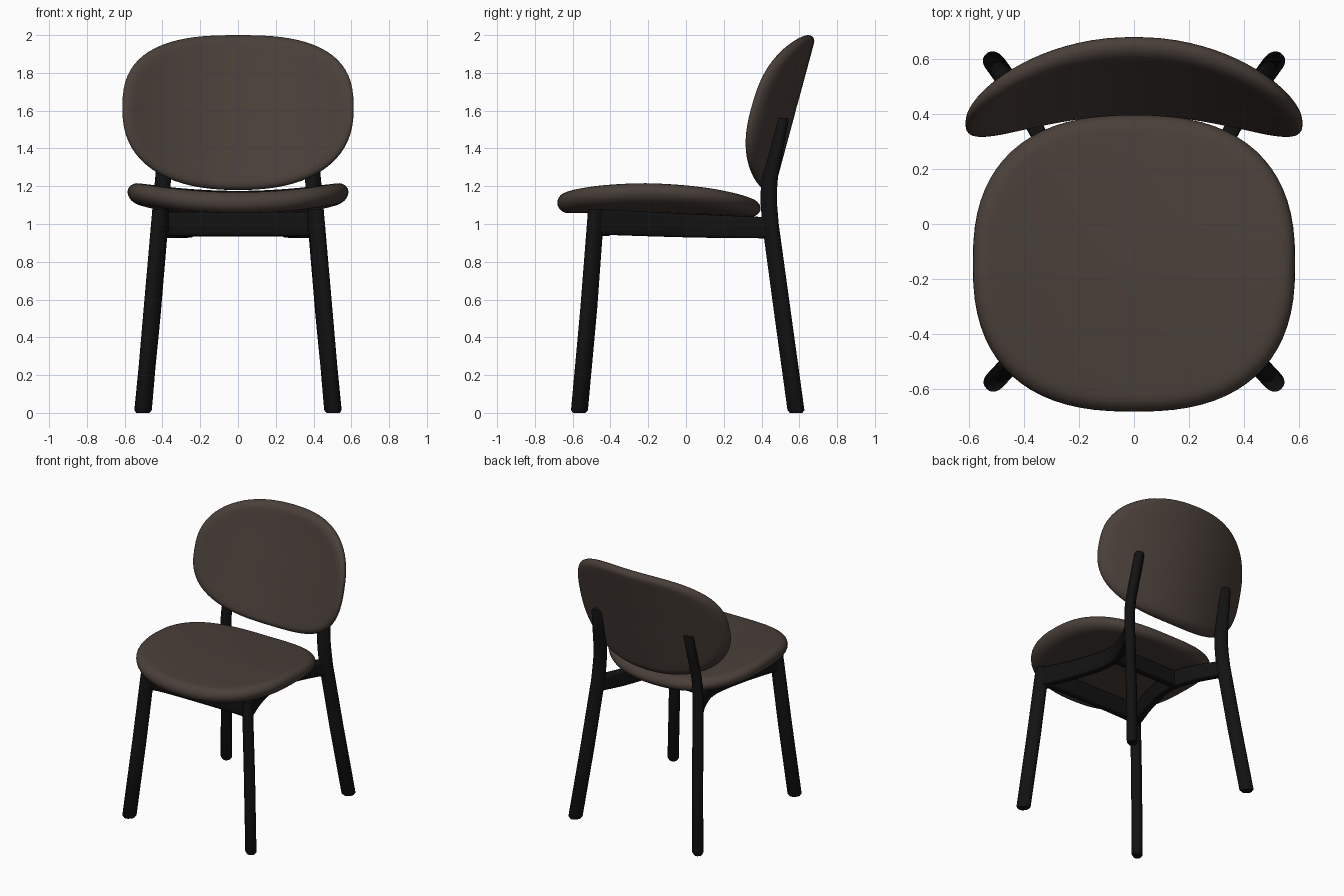
import bpy, bmesh, math
from mathutils import Vector

if "Cube" in bpy.data.objects:
    bpy.data.objects.remove(bpy.data.objects["Cube"])


def material(name, rgb):
    m = bpy.data.materials.new(name)
    m.diffuse_color = (*rgb, 1)
    m.use_nodes = True
    m.node_tree.nodes["Principled BSDF"].inputs["Base Color"].default_value = m.diffuse_color
    return m


LEATHER = material("brown_leather", (0.068, 0.050, 0.041))
WOOD = material("black_wood", (0.006, 0.006, 0.006))


def spow(v, p):
    return math.copysign(abs(v) ** p, v)


def finish(name, bm, mat, mirror=False):
    bmesh.ops.recalc_face_normals(bm, faces=bm.faces)
    me = bpy.data.meshes.new(name)
    bm.to_mesh(me)
    bm.free()
    ob = bpy.data.objects.new(name, me)
    bpy.context.collection.objects.link(ob)
    me.materials.append(mat)
    bpy.ops.object.select_all(action='DESELECT')
    ob.select_set(True)
    bpy.context.view_layer.objects.active = ob
    bpy.ops.object.shade_smooth_by_angle(angle=math.radians(45))
    if mirror:
        ob.modifiers.new("Mirror", 'MIRROR')
    return ob


def bridge(bm, loops):
    for a, b in zip(loops, loops[1:]):
        n = len(a)
        for i in range(n):
            bm.faces.new((a[i], a[(i + 1) % n], b[(i + 1) % n], b[i]))


def pad(name, outline, place, rim, dome, thick):
    """Upholstered pad: rounded rim, gently domed faces, bent by place(u, v, h)."""
    prof = [(s, 1 + dome * (1 - s * s)) for s in (.1, .25, .4, .55, .7, .8)]
    for k in range(13):
        a = math.pi / 2 - math.pi * k / 12
        prof.append((1 - rim + rim * math.cos(a), math.sin(a)))
    prof += [(s, -1) for s in (.8, .7, .55, .4, .25, .1)]
    bm = bmesh.new()
    loops = []
    for s, h in prof:
        loop = []
        for i in range(72):
            u, v = outline(2 * math.pi * i / 72, s)
            loop.append(bm.verts.new(place(u, v, h * thick)))
        loops.append(loop)
    bridge(bm, loops)
    for loop in (loops[0], loops[-1]):
        c = bm.verts.new(sum((v.co for v in loop), Vector()) / len(loop))
        for i in range(len(loop)):
            bm.faces.new((loop[i], loop[(i + 1) % len(loop)], c))
    return finish(name, bm, LEATHER)


def sweep(name, rings, power, mirror=False):
    """Skin rounded sections given as (centre, axis a, axis b)."""
    bm = bmesh.new()
    loops = []
    for c, a, b in rings:
        angs = [2 * math.pi * i / 24 for i in range(24)]
        loops.append([bm.verts.new(c + a * spow(math.cos(t), power)
                                   + b * spow(math.sin(t), power)) for t in angs])
    bridge(bm, loops)
    bm.faces.new(loops[0])
    bm.faces.new(loops[-1])
    return finish(name, bm, WOOD, mirror)


def leg(name, path, ysign):
    d = Vector((1, ysign, 0)).normalized()
    p = Vector((-d.y, d.x, 0))
    rings = [(Vector(c), d * .048 * k, p * .037 * k) for *c, k in path]
    return sweep(name, rings, .85, True)


def smooth_path(pts, steps=6):
    pts = [Vector(p) for p in pts]
    ext = [2 * pts[0] - pts[1]] + pts + [2 * pts[-1] - pts[-2]]
    out = []
    for i in range(1, len(ext) - 2):
        p0, p1, p2, p3 = ext[i - 1:i + 3]
        for k in range(steps):
            t = k / steps
            out.append(.5 * (2 * p1 + (p2 - p0) * t + (2 * p0 - 5 * p1 + 4 * p2 - p3) * t * t
                             + (3 * p1 - p0 - 3 * p2 + p3) * t ** 3))
    return out + [pts[-1]]


def rail(name, pts, half_h, mirror=False):
    path = smooth_path(pts)
    rings = []
    for i, c in enumerate(path):
        t = path[min(i + 1, len(path) - 1)] - path[max(i - 1, 0)]
        side = Vector((-t.y, t.x, 0)).normalized()
        f = i / (len(path) - 1)
        h = half_h[0] + (half_h[1] - half_h[0]) * f
        rings.append((c, side * .03, Vector((0, 0, h))))
    return sweep(name, rings, .4, mirror)


# Seat: saddle-shaped cushion, sides raised and rear dropping
def seat_outline(a, s):
    return .585 * s * spow(math.cos(a), .8), -.143 + .538 * s * spow(math.sin(a), .8)


def seat_place(x, y, h):
    back = max(0, y + .2)
    z = 1.113 - .06 * back ** 1.3 + .17 * x * x
    return Vector((x, y, z + h * (1 - .25 * back)))


pad("seat", seat_outline, seat_place, .11, .12, .056)


# Backrest: tilted shell wrapping forward at both sides
def back_outline(a, s):
    up = math.sin(a) > 0
    p = 2 / (2.7 if up else 2.35)
    return (.612 * s * spow(math.cos(a), p),
            1.61 + (.39 if up else .43) * s * spow(math.sin(a), p))


def back_place(x, z, h):
    y = .476 + .27 * (z - 1.21) - .48 * x * x - .042
    return Vector((x, y - h, z))


pad("backrest", back_outline, back_place, .11, -.1, .042)

# Legs, mirrored across x (x, y, z, section scale)
leg("front_leg", [(.502, -.565, 0, .75), (.501, -.564, .015, 1),
                  (.455, -.515, .55, 1), (.41, -.475, 1.08, .97)], -1)
leg("rear_leg", [(.505, .583, 0, .75), (.504, .582, .015, 1), (.456, .515, .5, 1),
                 (.413, .447, 1.0, .98), (.407, .439, 1.1, .97), (.402, .438, 1.17, .96),
                 (.396, .445, 1.25, .94), (.385, .475, 1.4, .92),
                 (.375, .503, 1.55, .9), (.375, .505, 1.562, .75)], 1)

# Rails under the seat
rail("side_rail", [(.41, -.465, 1.012), (.315, -.2, 1.0), (.262, .06, .99),
                   (.31, .25, .985), (.405, .435, .98)], (.068, .056), True)
rail("front_rail", [(-.41, -.465, 1.0), (-.3, -.43, 1.0), (.3, -.43, 1.0),
                    (.41, -.465, 1.0)], (.064, .064))
rail("rear_cross_rail", [(-.265, .11, .99), (0, .11, .99), (.265, .11, .99)], (.056, .056))
